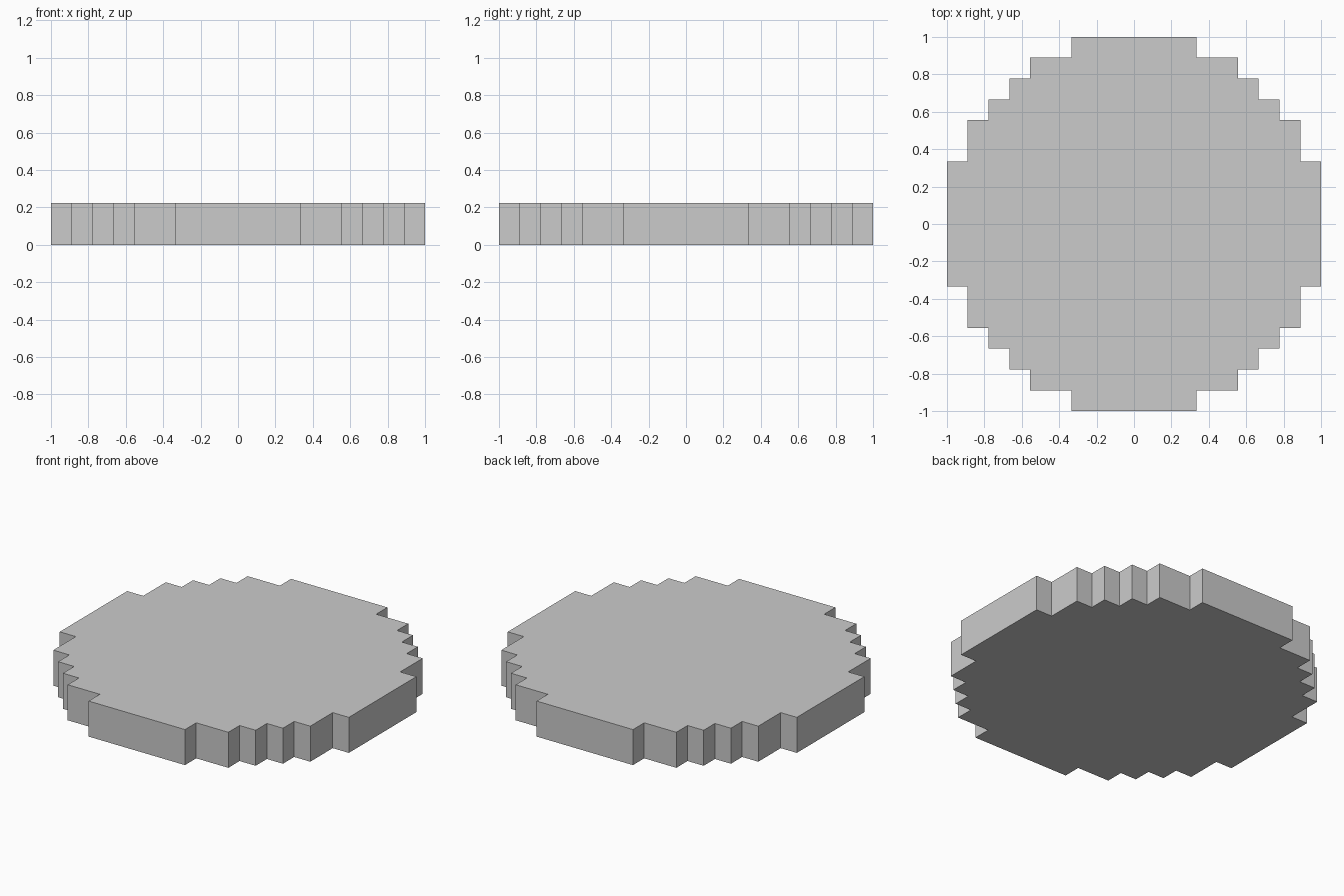
import bpy

if "Cube" in bpy.data.objects:
    bpy.data.objects.remove(bpy.data.objects["Cube"])

UNIT = 1 / 9          # one block of the stepped disc
HEIGHT = 2 * UNIT

# Stepped outline of one quarter, in blocks, counter-clockwise
quarter = [(9, 3), (8, 3), (8, 5), (7, 5), (7, 6), (6, 6),
           (6, 7), (5, 7), (5, 8), (3, 8), (3, 9)]

# Turn the quarter four times to close the outline
outline = []
for _ in range(4):
    outline += quarter
    quarter = [(-y, x) for x, y in quarter]


def prism(name, points, z0, z1):
    """Closed flat-faced prism from a counter-clockwise outline."""
    n = len(points)
    verts = [(x * UNIT, y * UNIT, z) for z in (z0, z1) for x, y in points]
    faces = [list(reversed(range(n))), list(range(n, 2 * n))]
    faces += [(i, (i + 1) % n, n + (i + 1) % n, n + i) for i in range(n)]
    mesh = bpy.data.meshes.new(name)
    mesh.from_pydata(verts, [], faces)
    mesh.update()
    obj = bpy.data.objects.new(name, mesh)
    bpy.context.collection.objects.link(obj)
    return obj


# Stepped round slab
prism("stepped_disc", outline, 0, HEIGHT)
